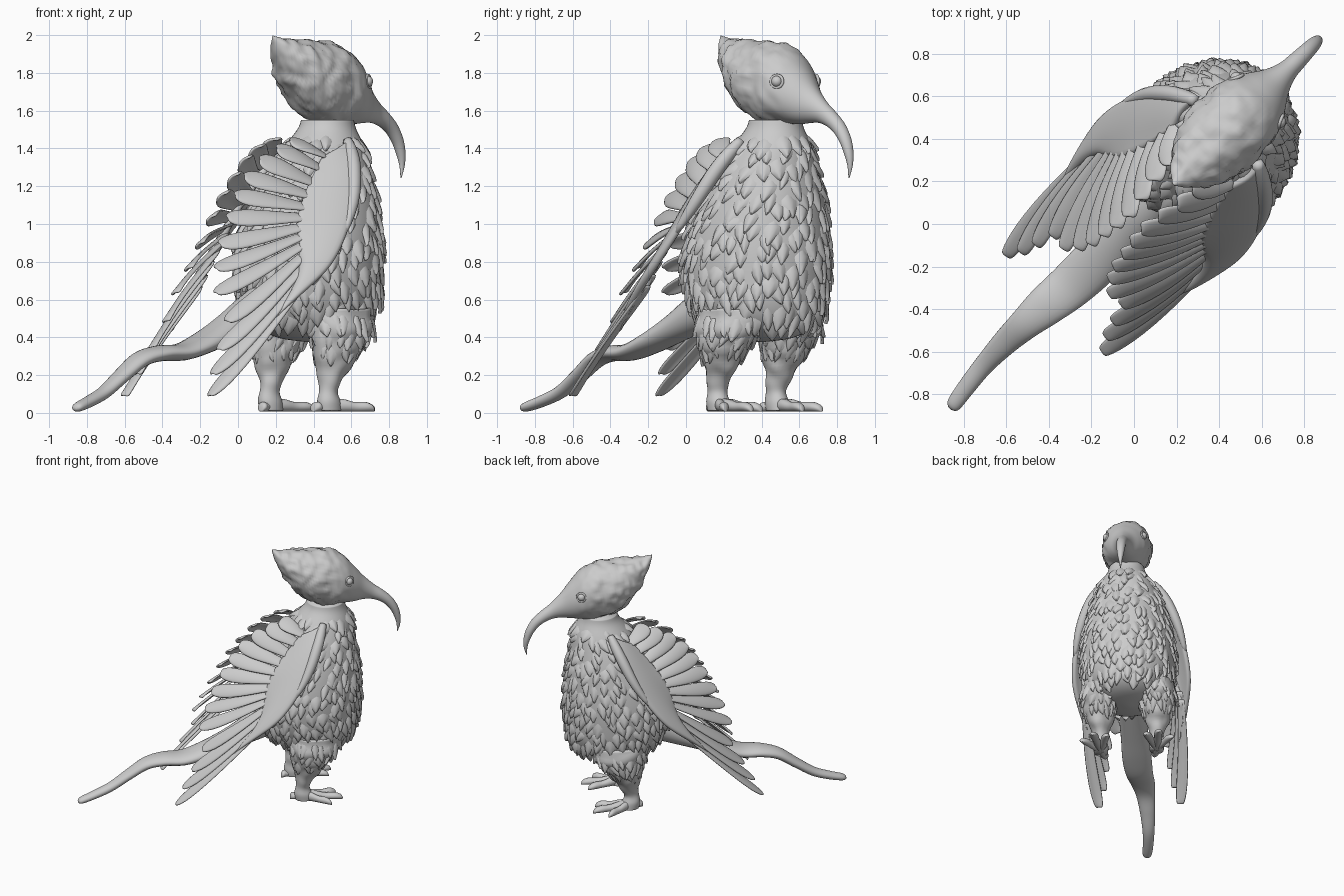
import bpy, bmesh, math, random
from mathutils import Vector, noise

if "Cube" in bpy.data.objects:
    bpy.data.objects.remove(bpy.data.objects["Cube"])

random.seed(4)
R2 = math.sqrt(0.5)


def P(u, v, z):
    """Bird frame (u forward, v left) to world: the bird looks along +x +y."""
    return Vector(((u - v) * R2, (u + v) * R2, z))


def mirror(p, side):
    return Vector(p) if side < 0 else Vector((p[1], p[0], p[2]))


def sample(rows, t):
    """Catmull-Rom through a list of tuples, t in 0..1."""
    f = max(0, min(1, t)) * (len(rows) - 1)
    i = min(int(f), len(rows) - 2)
    f -= i
    a, b, c, d = [rows[max(0, min(len(rows) - 1, i + k))] for k in (-1, 0, 1, 2)]
    return [0.5 * (2 * q + (r - p) * f + (2 * p - 5 * q + 4 * r - s) * f * f
                   + (3 * q - p - 3 * r + s) * f ** 3) for p, q, r, s in zip(a, b, c, d)]


def surf(rows, t, phi):
    """Point on a lofted body: rows are u, v, z, half width, half depth, tilt."""
    u, v, z, a, b, tilt = sample(rows, t)
    a, b = max(a, 0.002), max(b, 0.002)
    h = b * math.sin(phi)
    return P(u - math.sin(tilt) * h, v + a * math.cos(phi), z + math.cos(tilt) * h)


def finish(name, bm, solid=0, subsurf=0):
    bmesh.ops.recalc_face_normals(bm, faces=bm.faces)
    me = bpy.data.meshes.new(name)
    bm.to_mesh(me)
    bm.free()
    ob = bpy.data.objects.new(name, me)
    bpy.context.collection.objects.link(ob)
    for p in me.polygons:
        p.use_smooth = True
    if solid:
        m = ob.modifiers.new("thickness", 'SOLIDIFY')
        m.thickness, m.offset = solid, 0
    if subsurf:
        ob.modifiers.new("smooth", 'SUBSURF').levels = subsurf
        ob.modifiers["smooth"].render_levels = subsurf
    return ob


def add_grid(bm, pts, closed=False):
    vs = [[bm.verts.new(p) for p in row] for row in pts]
    n = len(vs[0])
    for r, s in zip(vs, vs[1:]):
        for j in range(n if closed else n - 1):
            k = (j + 1) % n
            bm.faces.new((r[j], r[k], s[k], s[j]))
    if closed:
        bm.faces.new(vs[0])
        bm.faces.new(vs[-1])


def loft(name, rows, n=40, seg=32, bump=None):
    bm = bmesh.new()
    add_grid(bm, [[surf(rows, i / n, 2 * math.pi * j / seg) for j in range(seg)]
                  for i in range(n + 1)], True)
    if bump:
        bmesh.ops.recalc_face_normals(bm, faces=bm.faces)
        bm.normal_update()
        for v in bm.verts:
            v.co += v.normal * bump(v.co)
    return finish(name, bm)


def plumage(name, rows, t0, t1, nrow, size, lift=1.0):
    """Overlapping rows of ragged pointed feathers hanging down a loft."""
    bm = bmesh.new()
    for i in range(nrow):
        t = t0 + (t1 - t0) * i / (nrow - 1)
        c = sample(rows, t)
        n = max(8, round(math.pi * (c[3] + c[4]) / (size * 0.8)))
        for j in range(n):
            phi = 2 * math.pi * (j + 0.5 * (i % 2) + random.uniform(-.35, .35)) / n
            tt = t + random.uniform(-.02, .02)
            p = surf(rows, tt, phi)
            down = (surf(rows, tt + 0.02, phi) - p).normalized()
            side = (surf(rows, tt, phi + 0.05) - p).normalized()
            nor = down.cross(side).normalized()
            if nor.dot(p - P(*c[:3])) < 0:
                nor.negate()
            ln, w = size * random.uniform(1.1, 1.6), size * random.uniform(.35, .55)
            up = lift * random.uniform(.5, 1.1)
            bend = side * random.uniform(-.035, .035)
            pts = []
            for s, ws, h in ((0, .6, -.005), (.3, 1, .012), (.6, .8, .02), (.85, .4, .025), (1, .06, .02)):
                q = p + down * ln * s + bend * s * s
                pts.append([q + side * w * ws * k + nor * (h * up - 0.018 * k * k) for k in (-1, -.5, 0, .5, 1)])
            add_grid(bm, pts)
    return finish(name, bm)


# body and its feather coat
D = -math.pi / 2
body = [(.67, 0, 1.55, .14, .14, D), (.665, 0, 1.5, .155, .158, D), (.645, 0, 1.41, .208, .215, D),
        (.61, 0, 1.28, .27, .27, D), (.58, 0, 1.14, .317, .327, D), (.55, 0, 1.0, .352, .372, D),
        (.53, 0, .86, .372, .402, D), (.525, 0, .72, .372, .402, D), (.54, 0, .58, .35, .375, D),
        (.55, 0, .47, .285, .315, D), (.55, 0, .40, .17, .2, D), (.55, 0, .375, .02, .02, D)]
loft("body", body, 48, 40)
plumage("body_feathers", body, .13, .78, 14, .095)

# head with swept crest, running out into the long curved beak
head = [(.262, 0, 1.985, .008, .012, 0), (.295, 0, 1.932, .05, .06, 0), (.35, 0, 1.87, .1, .11, 0),
        (.44, 0, 1.81, .158, .165, 0), (.53, 0, 1.77, .185, .204, 0), (.63, 0, 1.75, .194, .22, 0),
        (.73, 0, 1.735, .187, .213, 0), (.81, 0, 1.712, .165, .185, 0), (.88, 0, 1.675, .125, .145, 0),
        (.95, 0, 1.63, .078, .095, -.1), (1.02, 0, 1.592, .051, .06, -.3), (1.09, 0, 1.553, .043, .044, -.55),
        (1.15, 0, 1.505, .038, .037, -.8), (1.195, 0, 1.44, .033, .031, -1.15), (1.22, 0, 1.37, .025, .024, -1.4),
        (1.228, 0, 1.305, .013, .014, -1.6), (1.22, 0, 1.245, .003, .003, -1.7)]


def ruffle(co):
    u = (co.x + co.y) * R2
    return max(0, min(1, (.86 - u) * 5, (u - .26) * 10)) * (
        .014 * noise.noise(co * 9) + .016 * noise.noise(co * 22))


loft("head_and_beak", head, 90, 56, ruffle)
for side, tag in ((1, "left"), (-1, "right")):
    bm = bmesh.new()
    bmesh.ops.create_uvsphere(bm, u_segments=20, v_segments=12, radius=.03)
    bmesh.ops.translate(bm, verts=bm.verts, vec=P(.825, side * .144, 1.755))
    finish(tag + "_eye", bm)
    bpy.ops.mesh.primitive_torus_add(major_radius=.033, minor_radius=.008, major_segments=24, minor_segments=8,
                                     location=P(.828, side * .148, 1.755))
    lid = bpy.context.object
    lid.name = tag + "_eyelid"
    lid.rotation_euler = P(.45, side, .1).to_track_quat('Z', 'Y').to_euler()
    bpy.ops.object.shade_smooth()

# tail
loft("tail", [(.2, 0, .575, .11, .115, .45), (.08, 0, .52, .11, .10, .5), (-.08, 0, .445, .11, .075, .45),
              (-.26, 0, .37, .115, .055, .3), (-.42, .005, .322, .108, .045, .1), (-.57, .02, .315, .095, .042, .05),
              (-.7, .03, .283, .075, .04, .4), (-.83, .035, .2, .06, .036, .6), (-.97, .03, .11, .047, .033, .5),
              (-1.1, .015, .06, .042, .03, .3), (-1.2, 0, .03, .035, .024, .3), (-1.225, 0, .02, .012, .008, .3)], 60, 24)

# legs, toes
for side, tag in ((1, "left"), (-1, "right")):
    s = side
    leg = [(.55, s * .21, .55, .155, .2, D), (.545, s * .225, .46, .155, .195, D), (.53, s * .23, .38, .138, .16, D),
           (.50, s * .228, .28, .1, .115, D), (.475, s * .223, .19, .066, .075, D), (.455, s * .22, .12, .05, .056, D),
           (.46, s * .22, .06, .058, .068, D), (.47, s * .22, .012, .056, .07, D)]
    loft(tag + "_leg", leg, 36, 28, lambda c: .02 * noise.noise(c * 13) * min(1, c.z * 3))
    plumage(tag + "_leg_feathers", leg, .08, .3, 3, .08, .5)
    for k, (ang, ln) in enumerate(((-35, .24), (-8, .30), (14, .27), (165, .10))):
        a = math.radians(-ang) * s * -1
        a = -a if k < 3 and ang < 0 else a
        toe = []
        for f, w, h in ((0, .03, .036), (.3, .034, .034), (.55, .029, .026), (.8, .033, .026), (.95, .022, .018), (1, .006, .006)):
            dv = abs(math.sin(a)) * (1 if ang < 0 else -1)
            toe.append((.46 + ln * f * math.cos(a), s * (.22 + ln * f * dv), .006 + h, w, h, 0))
        loft(f"{tag}_toe_{k + 1}", toe, 16, 14)

# wings (right one, mirrored for the left): leading edge, feather roots and feather tips
edge = [(.58, .31, 1.45), (.62, .19, 1.31), (.61, .04, 1.08), (.5, -.14, .8), (.3, -.27, .6), (.1, -.36, .42)]
roots = [(.45, .2, 1.36), (.39, .1, 1.22), (.35, .01, 1.09), (.33, -.05, .98), (.33, -.1, .88), (.33, -.16, .76),
         (.3, -.23, .62)]
tips = [(.27, .18, 1.44), (.2, .1, 1.4), (.11, .04, 1.34), (.03, -.02, 1.25), (-.02, -.08, 1.15), (-.06, -.14, 1.03),
        (-.1, -.2, .89), (-.12, -.26, .76), (-.12, -.33, .63), (-.06, -.38, .48), (-.1, -.46, .33),
        (-.135, -.53, .2), (-.15, -.6, .085)]
OUT = Vector((R2, -R2, 0))


def vane(t, s, lift=0):
    a, b = Vector(sample(roots, t)), Vector(sample(tips, t))
    return a.lerp(b, s) + OUT * (.02 * math.sin(math.pi * max(0, s)) + lift)


def arm(t, s):
    a, b = Vector(sample(edge, t)), Vector(sample(roots, t))
    return a.lerp(b, s) + OUT * (.01 + .02 * math.sin(math.pi * min(1, s)))


def quill(bm, side, t, s0, s1, width, lift):
    pts = []
    tan = vane(min(t + .03, 1), .8) - vane(max(t - .03, 0), .8)
    along = vane(t, 1) - vane(t, 0)
    across = (tan - along * (tan.dot(along) / along.length_squared)).normalized()
    nor = along.cross(across).normalized()
    if nor.dot(OUT) < 0:
        nor.negate()
    for f, w in ((0, .5), (.2, .62), (.45, .82), (.7, 1), (.86, 1), (.96, .75), (1, .35)):
        c = vane(t, s0 + (s1 - s0) * f, lift)
        pts.append([mirror(c + across * width * w * k + nor * (.012 * (1 - k * k) + .02 * k), side)
                    for k in (-1, -.5, 0, .5, 1)])
    add_grid(bm, pts)


for side, tag in ((1, "left"), (-1, "right")):
    bm = bmesh.new()
    for i in range(len(tips)):
        t = i / (len(tips) - 1)
        quill(bm, side, t, -.1, 1, .064 - .022 * t, 0)
    finish(tag + "_flight_feathers", bm, .016, 1)
    # smooth arm of the wing
    bm = bmesh.new()
    add_grid(bm, [[mirror(arm(i / 24, s), side) for s in (0, .2, .4, .6, .8, 1, 1.12)] for i in range(25)])
    finish(tag + "_wing_arm", bm, .04, 1)
    # rounded shoulder end
    bm = bmesh.new()
    ring = []
    for i in range(13):
        t = i / 12 * .5
        c, n = arm(t, .08), (arm(t + .02, 0) - arm(max(t - .02, 0), 0)).normalized()
        x = n.cross(OUT).normalized()
        y = n.cross(x)
        r = .04 * math.sin(math.pi * (.12 + .86 * i / 12)) ** .5
        ring.append([mirror(c + (x * math.cos(a) + y * math.sin(a)) * r, side)
                     for a in [math.pi * j / 6 for j in range(12)]])
    add_grid(bm, ring, True)
    finish(tag + "_wing_shoulder", bm)
